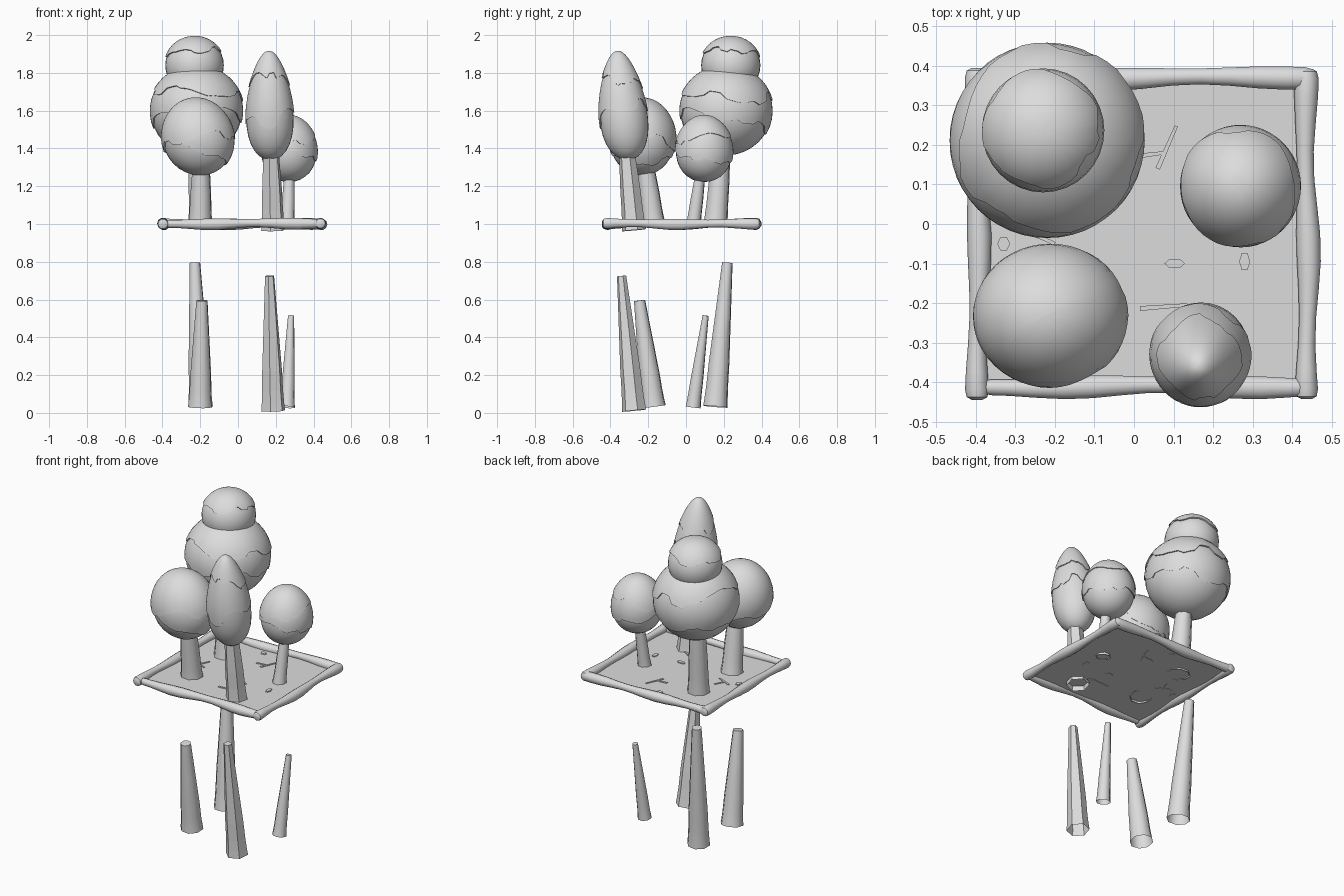
import bpy, bmesh, math, random
from mathutils import Vector

if "Cube" in bpy.data.objects:
    bpy.data.objects.remove(bpy.data.objects["Cube"])

random.seed(7)
TAU = 2 * math.pi
gray = bpy.data.materials.new("plain_gray")
gray.diffuse_color = (0.72, 0.72, 0.72, 1)
gray.use_nodes = True
gray.node_tree.nodes["Principled BSDF"].inputs["Base Color"].default_value = gray.diffuse_color


def finish(name, bm, smooth=True, angle=None):
    bmesh.ops.recalc_face_normals(bm, faces=bm.faces)
    mesh = bpy.data.meshes.new(name)
    bm.to_mesh(mesh)
    bm.free()
    mesh.materials.append(gray)
    for p in mesh.polygons:
        p.use_smooth = smooth
    ob = bpy.data.objects.new(name, mesh)
    bpy.context.collection.objects.link(ob)
    if angle:
        bpy.ops.object.select_all(action='DESELECT')
        ob.select_set(True)
        bpy.context.view_layer.objects.active = ob
        bpy.ops.object.shade_smooth_by_angle(angle=math.radians(angle))
    return ob


def skin(bm, rings):
    """Join equal closed rings of points with quads."""
    rows = [[bm.verts.new(p) for p in ring] for ring in rings]
    n = len(rows[0])
    for a, b in zip(rows, rows[1:]):
        for i in range(n):
            j = (i + 1) % n
            bm.faces.new((a[i], a[j], b[j], b[i]))
    return rows


def tube(centers, radii, sides, spin=0.0):
    """Rings square to the line from first to last centre."""
    d = (centers[-1] - centers[0]).normalized()
    up = Vector((0, 1, 0)) if abs(d.y) < 0.8 else Vector((0, 0, 1))
    u = up.cross(d).normalized()
    v = d.cross(u)
    return [[c + r * (math.cos(TAU * k / sides + spin) * u + math.sin(TAU * k / sides + spin) * v)
             for k in range(sides)] for c, r in zip(centers, radii)]


# Trunks: flared, hollow at the foot, one set below and one set in the ground
def trunk(name, base, top, r0, r1, sides, smooth):
    base, top = Vector(base), Vector(top)
    steps = [(0, 1.0), (0.06, 0.90), (0.15, 0.80), (0.3, 0.72), (0.65, 0.36), (1, 0.0)]
    for label, lift in (("lower", 0.0), ("upper", 0.955)):
        off = Vector((0, 0, lift))
        centers = [base.lerp(top, t) + off for t, _ in steps]
        radii = [r1 + (r0 - r1) * f for _, f in steps]
        bm = bmesh.new()
        rows = skin(bm, tube(centers, radii, sides, 0.3))
        bm.faces.new(rows[-1])
        finish(f"{label}_{name}_trunk", bm, smooth, 50 if smooth else None)


trunk("big_tree", (-0.198, 0.156, 0.033), (-0.228, 0.219, 0.795), 0.068, 0.029, 8, True)
trunk("front_left_tree", (-0.200, -0.172, 0.033), (-0.191, -0.246, 0.595), 0.068, 0.031, 8, True)
trunk("tall_tree", (0.186, -0.275, 0.012), (0.167, -0.341, 0.725), 0.066, 0.025, 6, False)
trunk("small_tree", (0.261, 0.038, 0.030), (0.281, 0.104, 0.515), 0.042, 0.017, 8, True)


# Crowns: egg shapes with ragged leaf layers lying over them
class Egg:
    def __init__(self, center, radii, taper=0.0, lean=(0, 0)):
        self.c, self.r, self.taper, self.lean = Vector(center), radii, taper, lean

    def point(self, th, ph, grow=0.0):
        s, k = math.sin(th), math.cos(th)
        w = s * (1 - self.taper * k)
        rx, ry, rz = (r + grow for r in self.r)
        return self.c + Vector((rx * w * math.cos(ph) + self.lean[0] * k,
                                ry * w * math.sin(ph) + self.lean[1] * k, rz * k))


def crown(name, egg, layers):
    n = 32
    bm = bmesh.new()
    rows = skin(bm, [[egg.point(math.pi * (i + 0.02) / 16.04, TAU * k / n) for k in range(n)]
                     for i in range(17)])
    bm.faces.new(rows[0])
    bm.faces.new(rows[-1])
    finish(f"{name}_crown", bm)
    for idx, (edge, tilt, facing, grow) in enumerate(layers):
        m = 48
        phase = random.uniform(0, TAU)
        hem = []
        drop = 0.0
        for k in range(m):
            if k % 3 == 0:                       # stepped leaf tips
                drop = random.uniform(-0.09, 0.09)
            ph = TAU * k / m
            hem.append(edge + tilt * math.cos(ph - facing)
                       + 0.07 * math.sin(4 * ph + phase) + drop)
        bm = bmesh.new()
        rings = []
        for i in range(13):
            t = (i + 0.02) / 12.02
            rings.append([egg.point(hem[k] * t, TAU * k / m, grow * (0.35 + 0.65 * t))
                          for k in range(m)])
        # turned-in hem gives the layer its thickness
        rings.append([egg.point(hem[k] - 0.01, TAU * k / m, -0.006) for k in range(m)])
        rows = skin(bm, rings)
        bm.faces.new(rows[0])
        finish(f"{name}_leaf_layer_{idx + 1}", bm, True, 40)


crown("big_tree", Egg((-0.22, 0.212, 1.60), (0.242, 0.242, 0.237)),
      [(1.85, 0.22, 1.9, 0.006), (1.22, 0.12, 0.6, 0.012)])
crown("big_tree_top", Egg((-0.23, 0.237, 1.84), (0.155, 0.157, 0.153)),
      [(1.12, 0.12, 2.4, 0.007)])
crown("front_left_tree", Egg((-0.212, -0.232, 1.462), (0.188, 0.174, 0.205), 0.04, (-0.012, 0)),
      [(2.0, 0.3, 0.3, 0.006), (1.75, 0.2, 2.5, 0.009)])
crown("tall_tree", Egg((0.168, -0.335, 1.625), (0.121, 0.124, 0.288), 0.28, (-0.004, -0.025)),
      [(1.72, 0.15, 4.2, 0.005), (1.08, 0.12, 1.5, 0.010)])
crown("small_tree", Egg((0.27, 0.096, 1.398), (0.147, 0.149, 0.176), 0.08),
      [(1.85, 0.15, 1.0, 0.006), (1.35, 0.15, 4.0, 0.009)])

# Ground sheet
bm = bmesh.new()
bm.faces.new([bm.verts.new(p) for p in ((-0.395, -0.415, 0.993), (0.44, -0.415, 0.993),
                                        (0.44, 0.37, 0.993), (-0.395, 0.37, 0.993))])
finish("ground_sheet", bm, False)


# Border logs: lumpy tubes with rounded ends
def log(name, a, b, wave):
    a, b = Vector(a), Vector(b)
    steps = [0, 0.008, 0.03] + [i / 12 for i in range(1, 12)] + [0.97, 0.992, 1]
    side = Vector((0, 0, 1)).cross((b - a).normalized())
    centers, radii = [], []
    for t in steps:
        body = 0.026 + 0.005 * math.cos(TAU * 2 * t + wave)
        end = min(t, 1 - t)
        radii.append(body * (0.45 if end == 0 else 0.85 if end < 0.01 else 1))
        sway = math.sin(math.pi * t)
        centers.append(a.lerp(b, t) + side * 0.006 * sway * math.cos(7 * t + wave)
                       + Vector((0, 0, 0.004 * sway * math.sin(9 * t + wave))))
    bm = bmesh.new()
    rows = skin(bm, tube(centers, radii, 10))
    bm.faces.new(rows[0])
    bm.faces.new(rows[-1])
    finish(f"{name}_border_log", bm, True, 45)


log("left", (-0.397, -0.445, 1.0), (-0.397, 0.395, 1.003), 0.2)
log("right", (0.437, -0.443, 1.003), (0.437, 0.393, 1.0), 0.5)
log("front", (-0.385, -0.413, 1.0), (0.46, -0.413, 1.003), 2.6)
log("back", (-0.415, 0.369, 1.003), (0.46, 0.369, 1.0), 1.2)


# Twigs and pebbles lying on the ground
def slab(name, pts, low=0.990, high=0.997):
    bm = bmesh.new()
    rows = skin(bm, [[(x, y, z) for x, y in pts] for z in (low, high)])
    bm.faces.new(rows[0])
    bm.faces.new(rows[1])
    finish(name, bm, False)


def twig(name, a, b, w=0.006):
    a, b = Vector(a), Vector(b)
    s = (b - a).normalized().orthogonal() * w
    slab(name, [a - s, b - s * 0.7, b + s * 0.7, a + s])


for i, (a, b) in enumerate((((0.06, 0.14), (0.107, 0.248)), ((0.01, 0.172), (0.075, 0.180)),
                            ((0.015, -0.214), (0.135, -0.205)), ((0.12, -0.207), (0.235, -0.26)),
                            ((-0.29, -0.01), (-0.20, -0.05)), ((-0.25, -0.03), (-0.22, 0.03)))):
    twig(f"twig_{i + 1}", a, b)

for i, (x, y, rx, ry) in enumerate(((0.103, -0.10, 0.026, 0.013), (0.28, -0.095, 0.014, 0.025),
                                    (-0.03, 0.30, 0.02, 0.014), (-0.33, -0.05, 0.016, 0.02))):
    slab(f"pebble_{i + 1}", [(x + rx * math.cos(TAU * k / 6), y + ry * math.sin(TAU * k / 6))
                             for k in range(6)], 0.990, 0.999)
